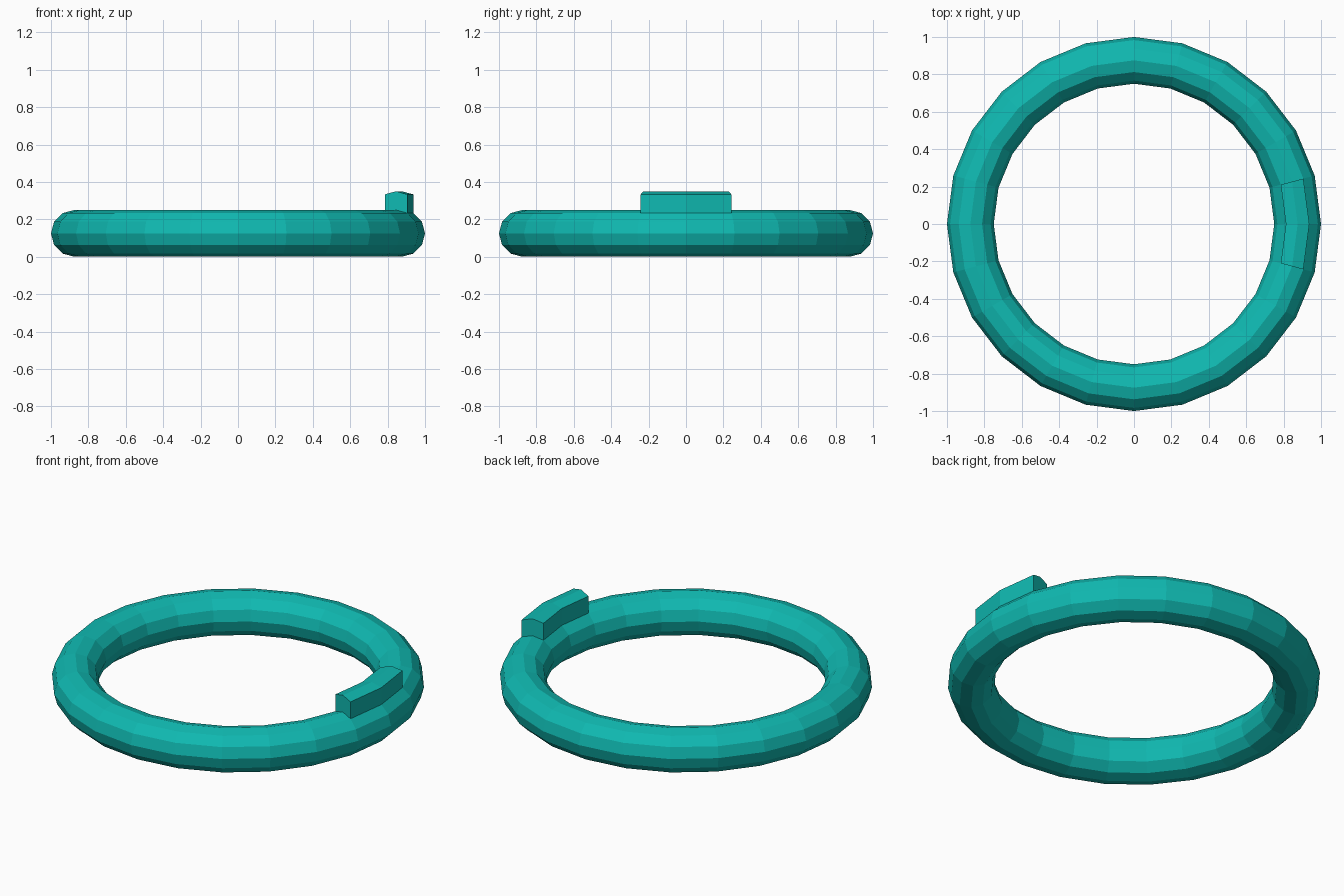
import bpy, bmesh, math

if "Cube" in bpy.data.objects:
    bpy.data.objects.remove(bpy.data.objects["Cube"])

R, r = 0.875, 0.125      # ring radius and tube radius

teal = bpy.data.materials.new("teal")
teal.diffuse_color = (0.005, 0.485, 0.440, 1)
teal.use_nodes = True
teal.node_tree.nodes["Principled BSDF"].inputs["Base Color"].default_value = teal.diffuse_color

# Low-poly ring: 24 segments around, 12-sided tube
bpy.ops.mesh.primitive_torus_add(major_radius=R, minor_radius=r,
                                 major_segments=24, minor_segments=12,
                                 location=(0, 0, 0))
ring = bpy.context.object
ring.name = "ring_with_raised_tab"
ring.data.materials.append(teal)

bm = bmesh.new()
bm.from_mesh(ring.data)
bmesh.ops.translate(bm, verts=bm.verts, vec=(0, 0, r))

# Raised tab: the top faces of two segments on the right, lifted straight up
tab = []
for f in bm.faces:
    c = f.calc_center_median()
    if c.z > 0.237 and abs(math.atan2(c.y, c.x)) < math.radians(14):
        tab.append(f)
ext = bmesh.ops.extrude_face_region(bm, geom=tab)
bmesh.ops.translate(bm, vec=(0, 0, 0.1),
                    verts=[g for g in ext["geom"] if isinstance(g, bmesh.types.BMVert)])
bmesh.ops.delete(bm, geom=[f for f in tab if f.is_valid], context='FACES')
bmesh.ops.recalc_face_normals(bm, faces=bm.faces)
for f in bm.faces:
    f.smooth = False
bm.to_mesh(ring.data)
bm.free()
